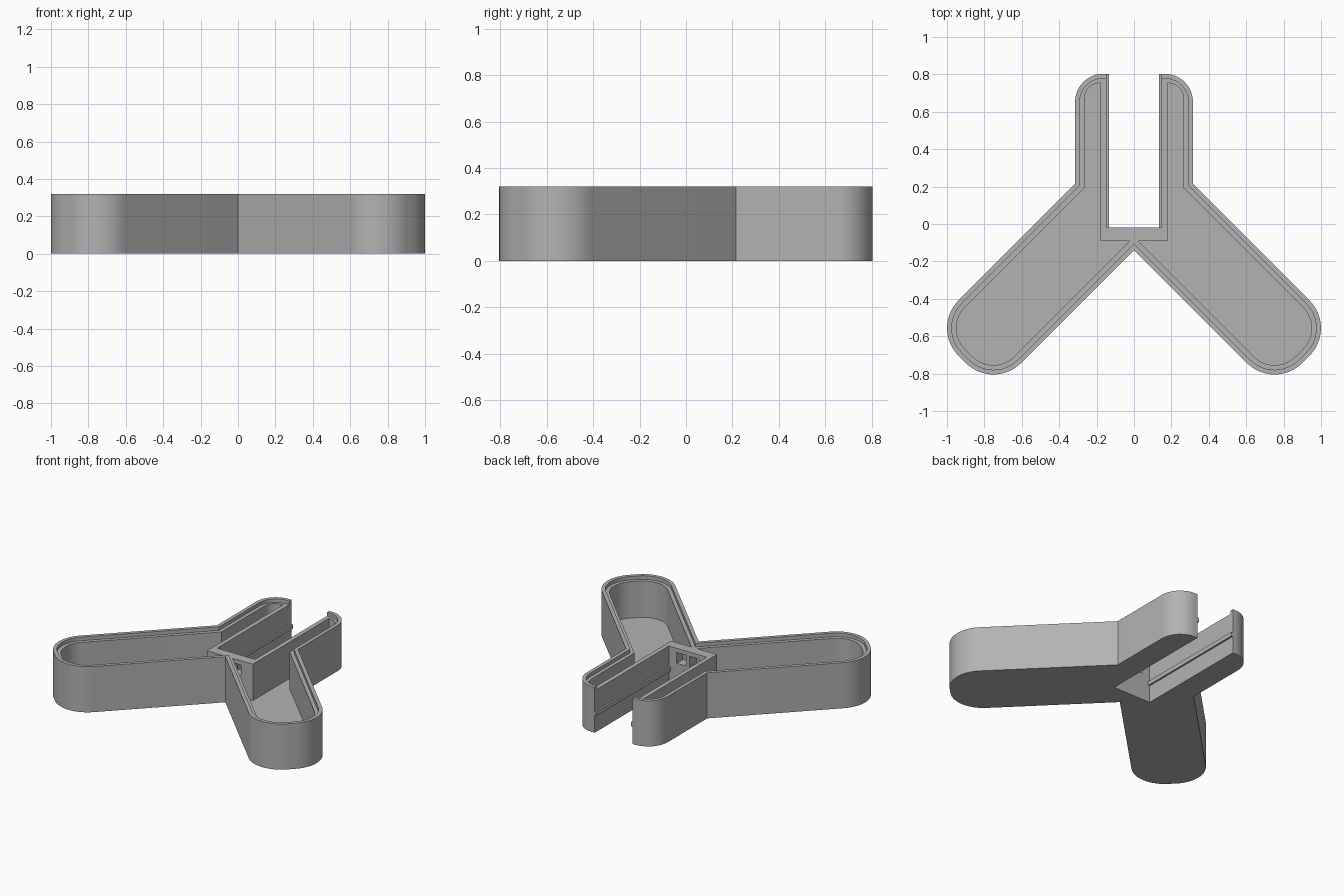
import bpy, bmesh, math
from mathutils import Vector

if "Cube" in bpy.data.objects:
    bpy.data.objects.remove(bpy.data.objects["Cube"])

HEIGHT, FLOOR, LEDGE = 0.32, 0.04, 0.295
SLOT_X, SLOT_Y, TIP_Y = 0.147, -0.02, 0.803
ROOT2 = math.sqrt(2)

grey = bpy.data.materials.new("plain grey")
grey.use_nodes = True
colour = (0.45, 0.45, 0.45, 1)
grey.diffuse_color = colour
grey.node_tree.nodes["Principled BSDF"].inputs["Base Color"].default_value = colour


def rounded(corners, steps=14):
    """Replace each (x, y, radius) corner with an arc."""
    out = []
    for i, (x, y, r) in enumerate(corners):
        p = Vector((x, y))
        if r <= 0:
            out.append(p)
            continue
        a = (Vector(corners[i - 1][:2]) - p).normalized()
        b = (Vector(corners[(i + 1) % len(corners)][:2]) - p).normalized()
        half = a.angle(b) / 2
        centre = p + (a + b).normalized() * r / math.sin(half)
        start = p + a * r / math.tan(half) - centre
        end = p + b * r / math.tan(half) - centre
        sweep = math.atan2(start.x * end.y - start.y * end.x, start.dot(end))
        for k in range(steps + 1):
            t = sweep * k / steps
            c, s = math.cos(t), math.sin(t)
            out.append(centre + Vector((start.x * c - start.y * s, start.x * s + start.y * c)))
    return out


def arm(inset, prong_radius):
    """Outer edge of one side, from prong corner round to the end of the leg."""
    x = 0.315 - inset
    upper = 0.53 - inset * ROOT2
    lower = -0.14 + inset * ROOT2
    end = 1.643 - inset * ROOT2
    r = 0.21 - inset
    return [(x, TIP_Y - inset, prong_radius), (x, upper - x, 0),
            ((upper + end) / 2, (upper - end) / 2, r),
            ((lower + end) / 2, (lower - end) / 2, r)], lower


def flip(points):
    return [Vector((-p.x, p.y)) for p in reversed(points)]


def prism(name, points, z0, z1):
    bm = bmesh.new()
    face = bm.faces.new([bm.verts.new((p.x, p.y, z0)) for p in points])
    top = bmesh.ops.extrude_face_region(bm, geom=[face])["geom"]
    bmesh.ops.translate(bm, vec=(0, 0, z1 - z0),
                        verts=[v for v in top if isinstance(v, bmesh.types.BMVert)])
    bmesh.ops.recalc_face_normals(bm, faces=bm.faces)
    mesh = bpy.data.meshes.new(name)
    bm.to_mesh(mesh)
    bm.free()
    mesh.materials.append(grey)
    obj = bpy.data.objects.new(name, mesh)
    bpy.context.collection.objects.link(obj)
    return obj


def box(name, x0, x1, y0, y1, z0, z1):
    return prism(name, [Vector(c) for c in ((x0, y0), (x1, y0), (x1, y1), (x0, y1))], z0, z1)


def cut(target, cutter):
    cutter.hide_render = True
    mod = target.modifiers.new("cut", 'BOOLEAN')
    mod.operation, mod.solver, mod.object = 'DIFFERENCE', 'EXACT', cutter
    bpy.context.view_layer.objects.active = target
    bpy.ops.object.modifier_apply(modifier=mod.name)
    bpy.data.objects.remove(cutter)


# Solid forked body with the open slot
edge, low = arm(0, 0.15)
half = rounded([(SLOT_X, SLOT_Y, 0), (SLOT_X, TIP_Y, 0)] + edge + [(0, low, 0)])
body = prism("forked_tray", half + flip(half[:-1]), 0, HEIGHT)

# Shallow lid seat inside the rim, open toward the slot
edge, low = arm(0.025, 0.125)
seat = rounded([(0, TIP_Y - 0.025, 0)] + edge + [(0, low, 0)])
cut(body, prism("lid_seat_cutter", seat + flip(seat[1:-1]), LEDGE, HEIGHT + 0.1))

# Deep pocket in each side
edge, low = arm(0.05, 0.082)
back = -0.09
pocket = rounded([(low - back, back, 0), (0.178, back, 0), (0.178, TIP_Y - 0.05, 0)] + edge)
for outline in (pocket, flip(pocket)):
    cut(body, prism("pocket_cutter", outline, FLOOR, HEIGHT + 0.1))

# Cable windows from the slot into each pocket
for side in (-1, 1):
    xs = sorted((side * 0.013, side * 0.086))
    cut(body, box("window_cutter", *xs, back - 0.01, SLOT_Y + 0.05, 0.19, 0.265))

# Guide rails along the slot walls
for side, name in ((1, "left_rail"), (-1, "right_rail")):
    xs = sorted((side * 0.135, side * (SLOT_X + 0.004)))
    box(name, *xs, SLOT_Y, TIP_Y, 0.12, 0.15)

# Smooth round ends, keep edges crisp
bpy.ops.object.select_all(action='DESELECT')
body.select_set(True)
bpy.context.view_layer.objects.active = body
bpy.ops.object.shade_smooth_by_angle(angle=math.radians(30))
